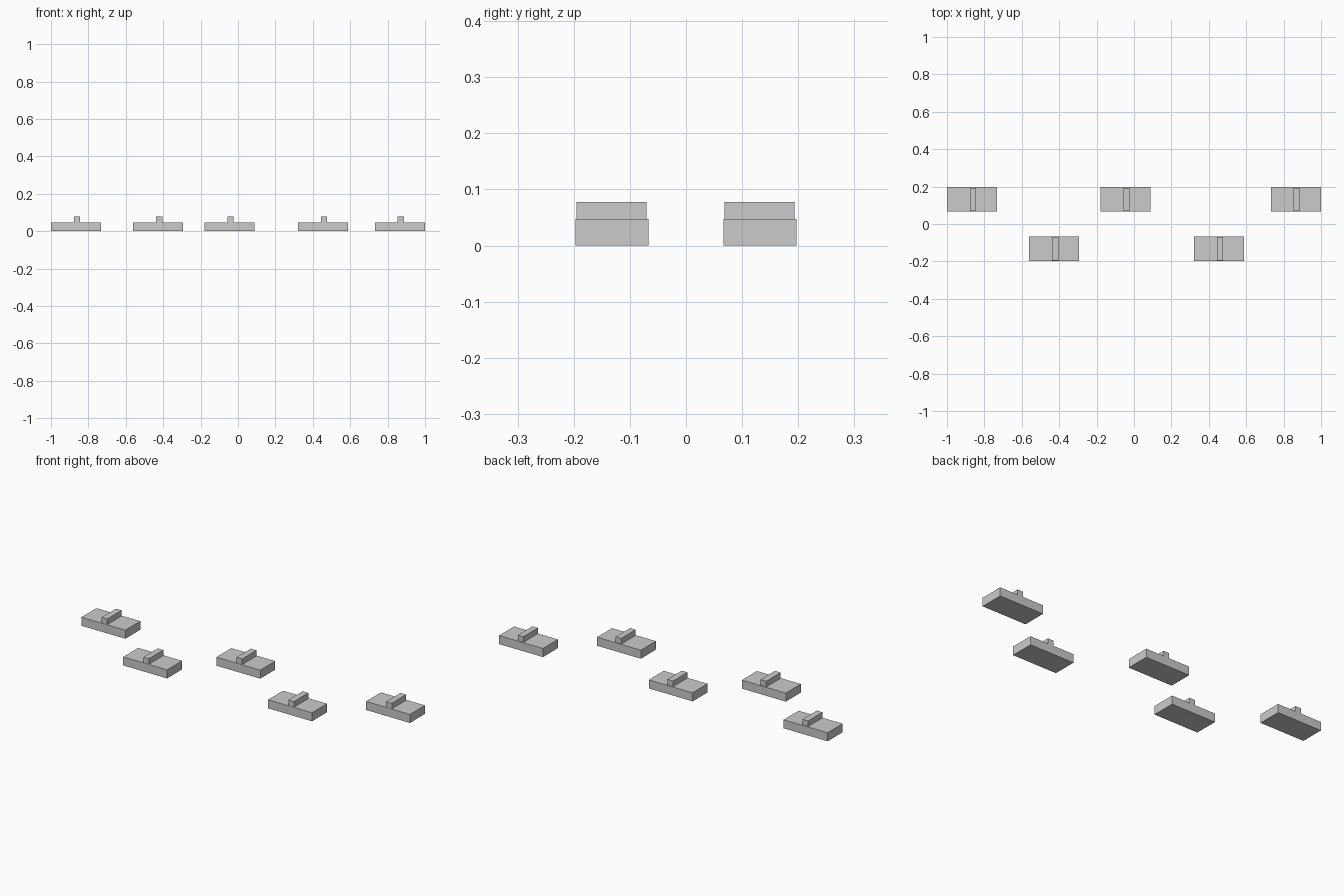
import bpy

if "Cube" in bpy.data.objects:
    bpy.data.objects.remove(bpy.data.objects["Cube"])

PLATE = (0.267, 0.13, 0.047)      # base plate size
RIDGE = (0.034, 0.125, 0.031)     # raised bar size
RIDGE_SHIFT = (0.005, -0.001)     # bar offset on the plate


def box(name, size, x, y, z_bottom):
    bpy.ops.mesh.primitive_cube_add(size=1, location=(x, y, z_bottom + size[2] / 2))
    ob = bpy.context.object
    ob.name = name
    ob.scale = size
    bpy.ops.object.transform_apply(location=False, rotation=False, scale=True)
    return ob


# Five identical ridged plates in two staggered rows
centres = [(-0.866, 0.132), (-0.427, -0.132), (-0.045, 0.132),
           (0.455, -0.132), (0.866, 0.132)]
for i, (x, y) in enumerate(centres, 1):
    box(f"plate_{i}", PLATE, x, y, 0)
    box(f"ridge_{i}", RIDGE, x + RIDGE_SHIFT[0], y + RIDGE_SHIFT[1], PLATE[2])
